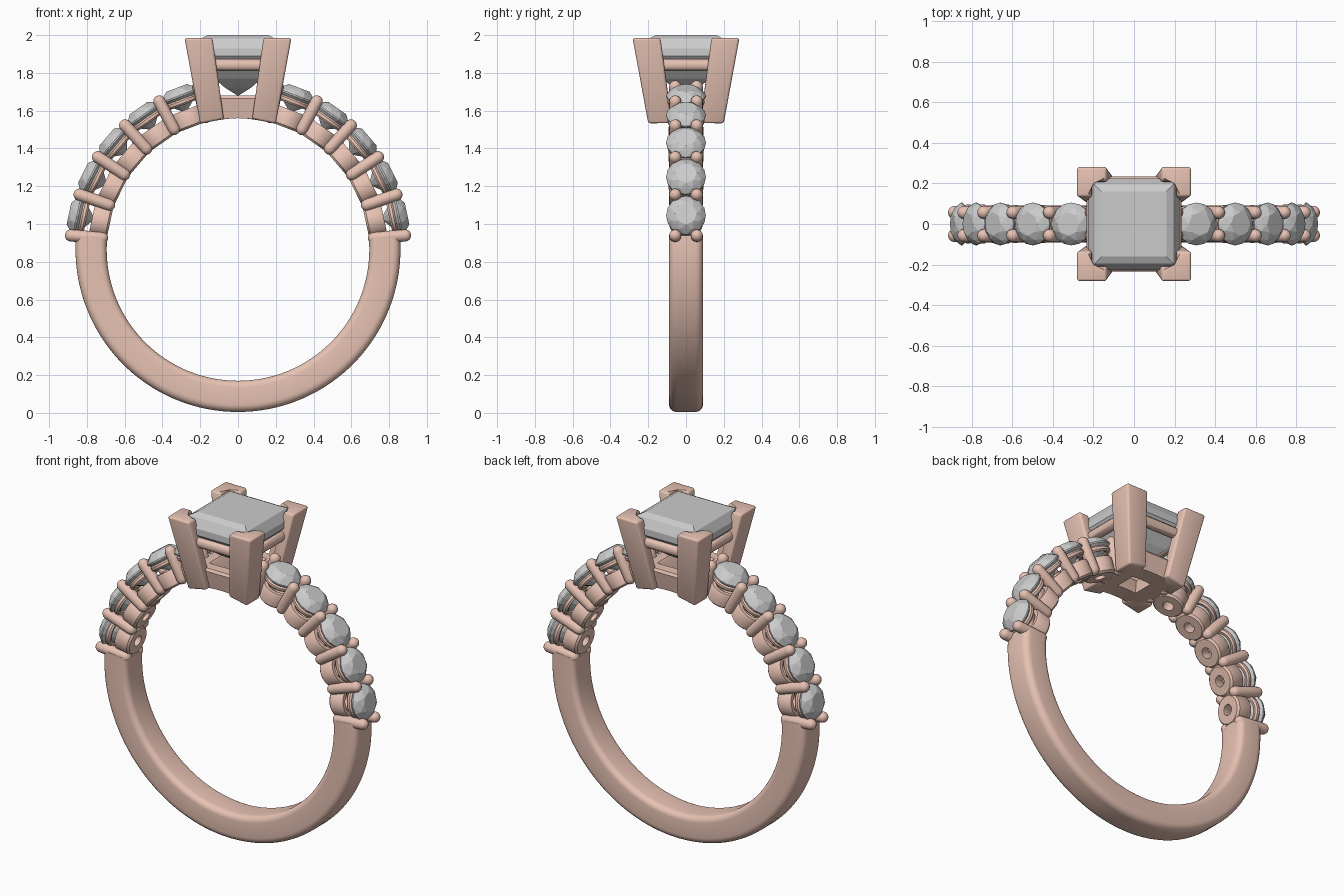
import bpy, bmesh
from math import sin, cos, pi, radians, sqrt
from mathutils import Matrix

if "Cube" in bpy.data.objects:
    bpy.data.objects.remove(bpy.data.objects["Cube"])

C = 0.865       # height of the ring centre
R_IN = 0.695    # finger hole radius
R_OUT = 0.86

metal = bpy.data.materials.new("rose_metal")
metal.diffuse_color = (0.80, 0.54, 0.45, 1)
metal.use_nodes = True
metal.node_tree.nodes["Principled BSDF"].inputs["Base Color"].default_value = metal.diffuse_color


def make_mesh(name, bm, mat=None, smooth=0):
    bmesh.ops.recalc_face_normals(bm, faces=bm.faces)
    me = bpy.data.meshes.new(name)
    bm.to_mesh(me)
    bm.free()
    if mat:
        me.materials.append(mat)
    if smooth:
        me.shade_smooth()
        me.set_sharp_from_angle(angle=radians(smooth))
    return me


def place(name, me, matrix=Matrix()):
    ob = bpy.data.objects.new(name, me)
    bpy.context.collection.objects.link(ob)
    ob.matrix_world = matrix
    return ob


def loft(bm, rings, closed=False, caps=True):
    """Skin a list of equally sized point rings."""
    vs = [[bm.verts.new(p) for p in ring] for ring in rings]
    n = len(vs[0])
    pairs = list(zip(vs, vs[1:])) + ([(vs[-1], vs[0])] if closed else [])
    for a, b in pairs:
        for i in range(n):
            bm.faces.new((a[i], a[(i + 1) % n], b[(i + 1) % n], b[i]))
    if caps and not closed:
        bm.faces.new(vs[0])
        bm.faces.new(vs[-1])


def lathe(name, profile, n, closed):
    bm = bmesh.new()
    loft(bm, [[(r * cos(2 * pi * i / n), r * sin(2 * pi * i / n), z) for i in range(n)]
              for r, z in profile], closed)
    return make_mesh(name, bm, metal, 40)


def gem(name, tiers):
    """Convex faceted stone from (radius, height, sides, turn) tiers."""
    bm = bmesh.new()
    for r, z, n, turn in tiers:
        for i in range(n):
            a = 2 * pi * (i + turn) / n
            bm.verts.new((r * cos(a), r * sin(a), z))
    bmesh.ops.convex_hull(bm, input=bm.verts)
    bmesh.ops.dissolve_limit(bm, angle_limit=radians(1), verts=bm.verts, edges=bm.edges)
    return make_mesh(name, bm)


def radial(deg, y=0):
    """Local z points outward from the ring centre."""
    return Matrix.Translation((0, y, C)) @ Matrix.Rotation(radians(90 - deg), 4, 'Y')


# plain lower shank: rounded section swept from one shoulder to the other
section = []
for cr, cy, rad, start in ((R_OUT - 0.04, 0.05, 0.04, 0), (R_IN + 0.035, 0.055, 0.035, 90),
                           (R_IN + 0.035, -0.055, 0.035, 180), (R_OUT - 0.04, -0.05, 0.04, 270)):
    for k in range(6):
        a = radians(start + 18 * k)
        section.append((cr + rad * cos(a), cy + rad * sin(a)))
bm = bmesh.new()
loft(bm, [[(r * cos(a), y, C + r * sin(a)) for r, y in section]
          for a in (radians(5 - 190 * i / 96) for i in range(97))])
place("shank", make_mesh("shank", bm, metal, 40))

# shoulder parts, shared by every setting
cup = lathe("cup", [(0.032, 0.692), (0.080, 0.692), (0.091, 0.703), (0.093, 0.78),
                    (0.086, 0.79), (0.065, 0.79), (0.032, 0.75)], 32, True)
seat = lathe("seat", [(0.072, 0.822), (0.088, 0.818), (0.097, 0.828), (0.097, 0.842),
                      (0.088, 0.852), (0.076, 0.850)], 32, True)
pr = 0.032
half = [(pr * sin(radians(t)), pr * cos(radians(t))) for t in (3, 22, 45, 68, 90)]
prong = lathe("prong", [(r, 0.722 - z) for r, z in half] +
              [(r, 0.888 + z) for r, z in reversed(half)], 16, False)
round_gem = gem("side_stone", [(0.058, 0.915, 8, 0), (0.086, 0.897, 8, 0.5), (0.105, 0.872, 16, 0),
                               (0.105, 0.864, 16, 0), (0.050, 0.813, 8, 0.5), (0.004, 0.778, 8, 0)])

STEP = 14.3
for side in ("right", "left"):
    def ang(d):
        return d if side == "right" else 180 - d
    for i in range(6):
        for y in (-0.057, 0.057):
            place(f"{side}_prong_{i}", prong, radial(ang(4.8 + STEP * i), y))
        if i < 5:
            m = radial(ang(12 + STEP * i))
            place(f"{side}_cup_{i}", cup, m)
            place(f"{side}_seat_{i}", seat, m)
            place(f"{side}_stone_{i}", round_gem, m)


def on_hole(x):
    return C + sqrt(R_IN ** 2 - x * x)


# four L-shaped corner claws, flaring upward, feet cut to the finger hole
def ell(o, e, t):
    return [(o, o), (e, o), (e, o - t), (o - t, o - t), (o - t, e), (o, e)]


for sx in (-1, 1):
    for sy in (-1, 1):
        bm = bmesh.new()
        foot = [(sx * x, sy * y, on_hole(x)) for x, y in ell(0.20, 0.075, 0.065)]
        tip = [(sx * x, sy * y, 1.985) for x, y in ell(0.283, 0.135, 0.07)]
        loft(bm, [foot, tip])
        bmesh.ops.bevel(bm, geom=list(bm.edges), offset=0.013, segments=3,
                        profile=0.5, affect='EDGES')
        place("corner_claw", make_mesh("corner_claw", bm, metal, 40))


# base frame of the head, underside following the finger hole
def square_pts(h, z, n=8):
    pts = []
    for k in range(4):
        for i in range(n):
            u = -h + 2 * h * i / n
            x, y = ((u, -h), (h, u), (-u, h), (-h, -u))[k]
            pts.append((x, y, on_hole(x) if z is None else z))
    return pts


bm = bmesh.new()
loft(bm, [square_pts(0.065, None), square_pts(0.165, None), square_pts(0.185, 1.665),
          square_pts(0.175, 1.68), square_pts(0.115, 1.68), square_pts(0.105, 1.67)], closed=True)
place("head_base", make_mesh("head_base", bm, metal, 30))

# upper rail under the centre stone
bm = bmesh.new()
loft(bm, [square_pts(0.205 + 0.03 * cos(2 * pi * k / 12), 1.842 + 0.032 * sin(2 * pi * k / 12), 1)
          for k in range(12)], closed=True)
place("head_rail", make_mesh("head_rail", bm, metal, 40))

# square centre stone
s = sqrt(2)
place("centre_stone", gem("centre_stone", [
    (0.160 * s, 2.0, 4, 0.5), (0.195 * s, 1.982, 4, 0.5), (0.224 * s, 1.93, 4, 0.5),
    (0.224 * s, 1.89, 4, 0.5), (0.125 * s, 1.77, 4, 0.5), (0.07 * s, 1.722, 4, 0.5),
    (0.004, 1.68, 4, 0.5)]))
